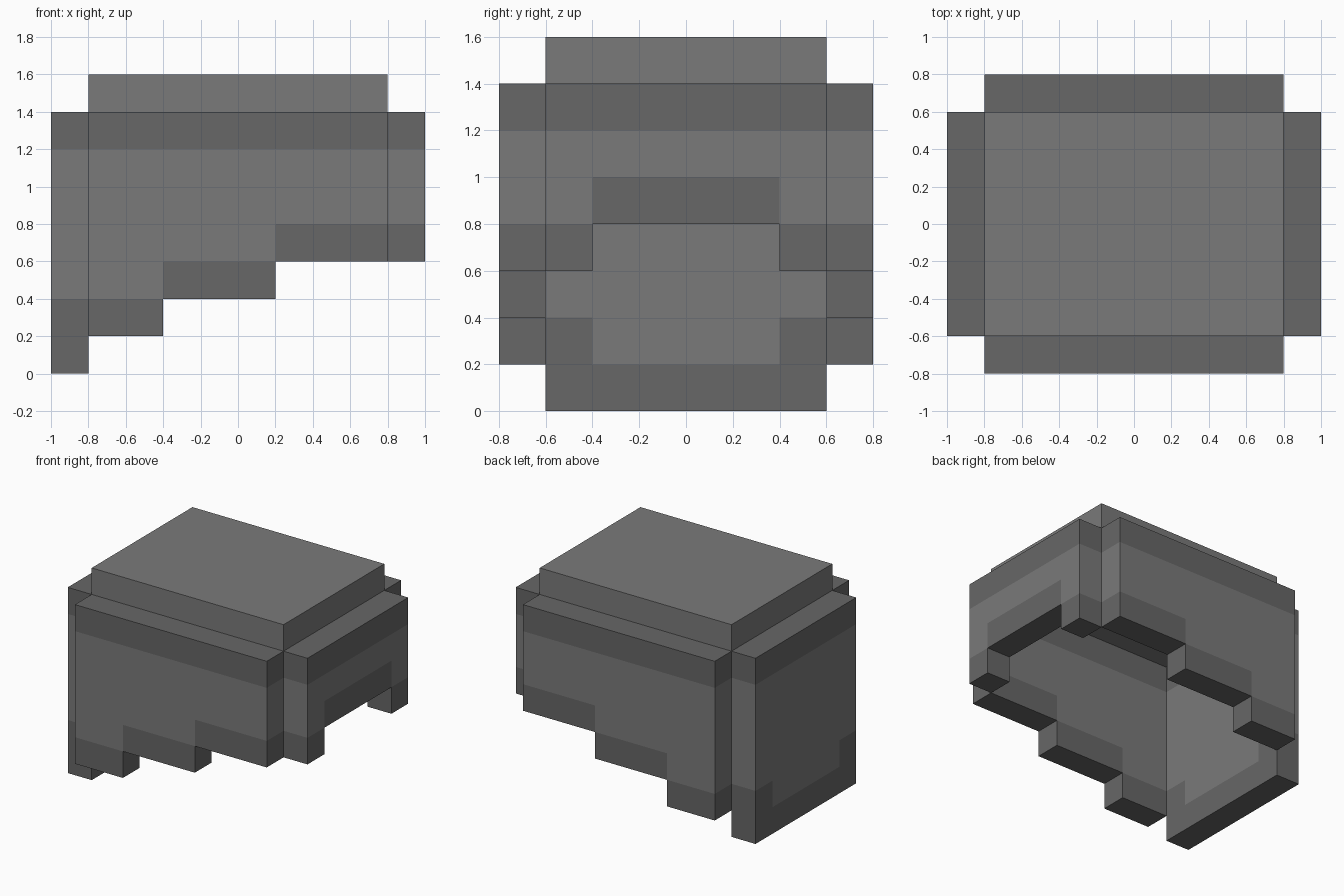
import bpy, bmesh

if "Cube" in bpy.data.objects:
    bpy.data.objects.remove(bpy.data.objects["Cube"])

U = 0.2            # size of one cell
TOP = 7            # walls end at this row
LIGHT, DARK = 0, 1


def make_mat(name, v):
    m = bpy.data.materials.new(name)
    m.diffuse_color = (v, v, v, 1)
    m.use_nodes = True
    m.node_tree.nodes["Principled BSDF"].inputs["Base Color"].default_value = m.diffuse_color
    return m


MATS = [make_mat("light_grey", 0.195), make_mat("dark_grey", 0.135)]


def cell_part(name, cells):
    """Outer skin of a set of cells {(i, j, k): material index}."""
    bm = bmesh.new()
    for cell, mat in cells.items():
        for d in range(3):
            for s in (1, -1):
                n = list(cell)
                n[d] += s
                if tuple(n) in cells:
                    continue
                verts = []
                for a, b in ((0, 0), (1, 0), (1, 1), (0, 1)):
                    p = list(cell)
                    p[d] += s > 0
                    p[(d + 1) % 3] += a
                    p[(d + 2) % 3] += b
                    verts.append(bm.verts.new([c * U for c in p]))
                bm.faces.new(verts[::s]).material_index = mat
    bmesh.ops.remove_doubles(bm, verts=bm.verts, dist=0.001)
    bmesh.ops.dissolve_limit(bm, angle_limit=0.01, verts=bm.verts,
                             edges=bm.edges, delimit={'MATERIAL'})
    me = bpy.data.meshes.new(name)
    bm.to_mesh(me)
    bm.free()
    for m in MATS:
        me.materials.append(m)
    ob = bpy.data.objects.new(name, me)
    bpy.context.collection.objects.link(ob)


def wall(name, columns, start, place):
    """columns: (bottom row, number of dark rows at the bottom) per column."""
    cells = {}
    for c, (low, dark) in enumerate(columns):
        for k in range(low, TOP):
            edge = k < low + dark or k == TOP - 1
            cells[place(start + c, k)] = DARK if edge else LIGHT
    cell_part(name, cells)


# Crown plate
cell_part("crown_plate", {(i, j, TOP): LIGHT for i in range(-4, 4) for j in range(-3, 3)})

# Side walls with stepped lower edge
steps = [(1, 1)] * 2 + [(2, 1)] * 3 + [(3, 1)] * 3
for label, row in (("front", -4), ("back", 3)):
    wall(label + "_stepped_wall", steps, -4, lambda c, k, r=row: (c, r, k))

# Right end wall with notched opening
wall("right_notched_wall", [(3, 1)] + [(4, 1)] * 4 + [(3, 1)], -3, lambda c, k: (4, c, k))

# Left full-height wall
wall("left_tall_wall", [(0, 2)] + [(0, 1)] * 4 + [(0, 2)], -3, lambda c, k: (-5, c, k))
